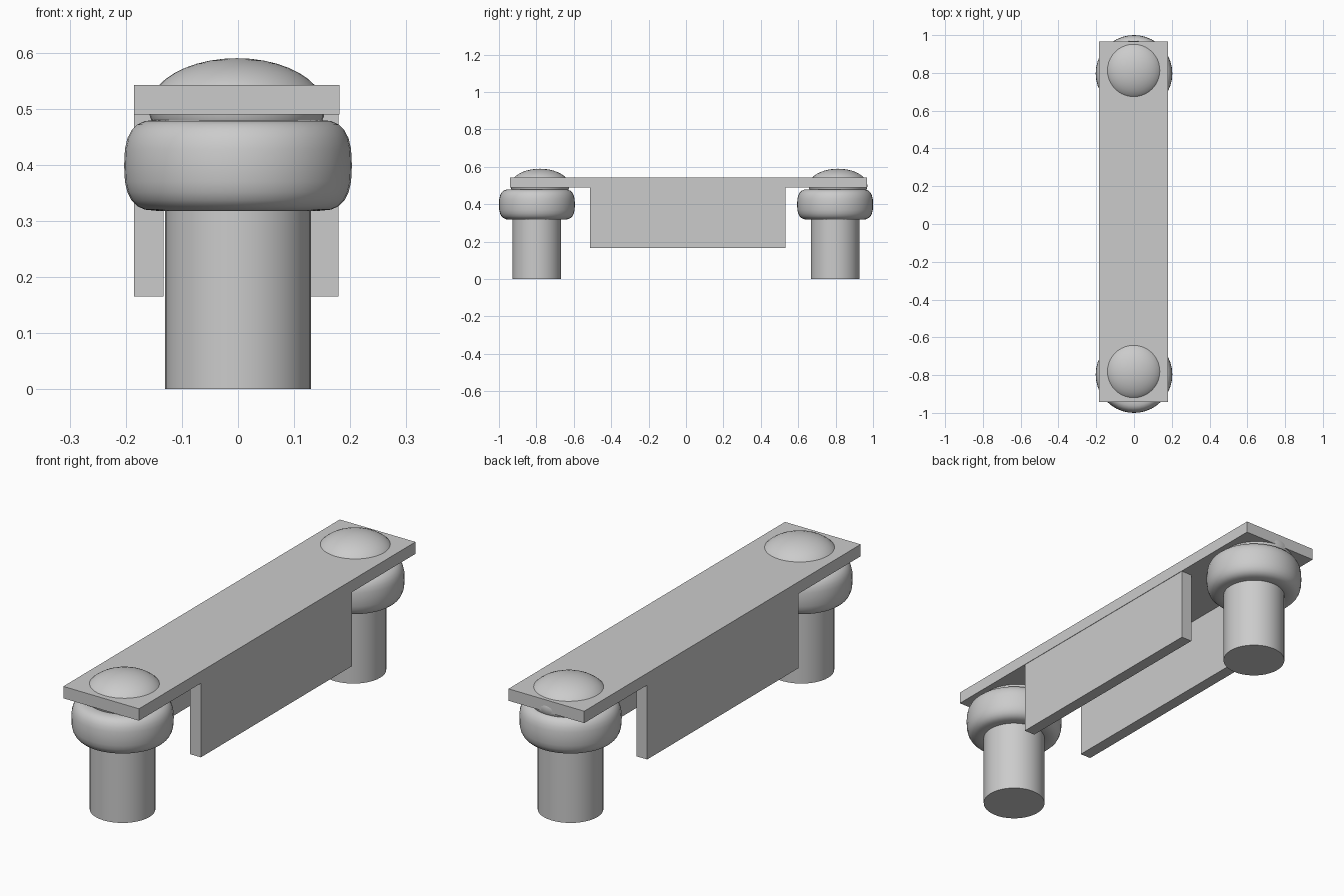
import bpy, bmesh, math

if "Cube" in bpy.data.objects:
    bpy.data.objects.remove(bpy.data.objects["Cube"])


def box(name, x0, x1, y0, y1, z0, z1):
    bm = bmesh.new()
    bmesh.ops.create_cube(bm, size=1)
    for v in bm.verts:
        v.co.x = x1 if v.co.x > 0 else x0
        v.co.y = y1 if v.co.y > 0 else y0
        v.co.z = z1 if v.co.z > 0 else z0
    return add(name, bm)


def add(name, bm, smooth=False):
    me = bpy.data.meshes.new(name)
    bmesh.ops.recalc_face_normals(bm, faces=bm.faces)
    bm.to_mesh(me)
    bm.free()
    ob = bpy.data.objects.new(name, me)
    bpy.context.collection.objects.link(ob)
    if smooth:
        bpy.context.view_layer.objects.active = ob
        ob.select_set(True)
        bpy.ops.object.shade_smooth_by_angle(angle=math.radians(40))
        ob.select_set(False)
    return ob


def lathe(name, profile, y, x=0.0, steps=40):
    """Spin an (r, z) profile around a vertical axis."""
    bm = bmesh.new()
    vs = [bm.verts.new((r, 0, z)) for r, z in profile]
    es = [bm.edges.new(p) for p in zip(vs, vs[1:])]
    bmesh.ops.spin(bm, geom=vs + es, cent=(0, 0, 0), axis=(0, 0, 1),
                   angle=2 * math.pi, steps=steps)
    bmesh.ops.remove_doubles(bm, verts=bm.verts, dist=1e-5)
    ob = add(name, bm, True)
    ob.location = (x, y, 0)
    return ob


# Squarish ring cross-section
def power(c):
    return math.copysign(abs(c) ** 0.75, c)


N = 24
ring = [(0.145 + 0.058 * power(math.cos(2 * math.pi * i / N)),
         0.399 + 0.081 * power(math.sin(2 * math.pi * i / N))) for i in range(N)]
ring.append(ring[0])

# Flattened ball whose top pokes through the plate
cap = [(0.157 * math.sin(math.pi * i / 20), 0.5 - 0.09 * math.cos(math.pi * i / 20))
       for i in range(21)]

for side, s in (("front", -1), ("back", 1)):
    lathe(side + "_leg", [(0, 0), (0.13, 0), (0.13, 0.4), (0, 0.4)], s * 0.797)
    lathe(side + "_ring", ring, s * 0.797)
    lathe(side + "_cap", cap, s * 0.797 + 0.016, -0.002)

# Top plate and two hanging side panels
box("top_plate", -0.185, 0.181, -0.942, 0.967, 0.49, 0.542)
box("left_panel", -0.185, -0.133, -0.512, 0.532, 0.165, 0.49)
box("right_panel", 0.127, 0.179, -0.512, 0.532, 0.165, 0.49)
